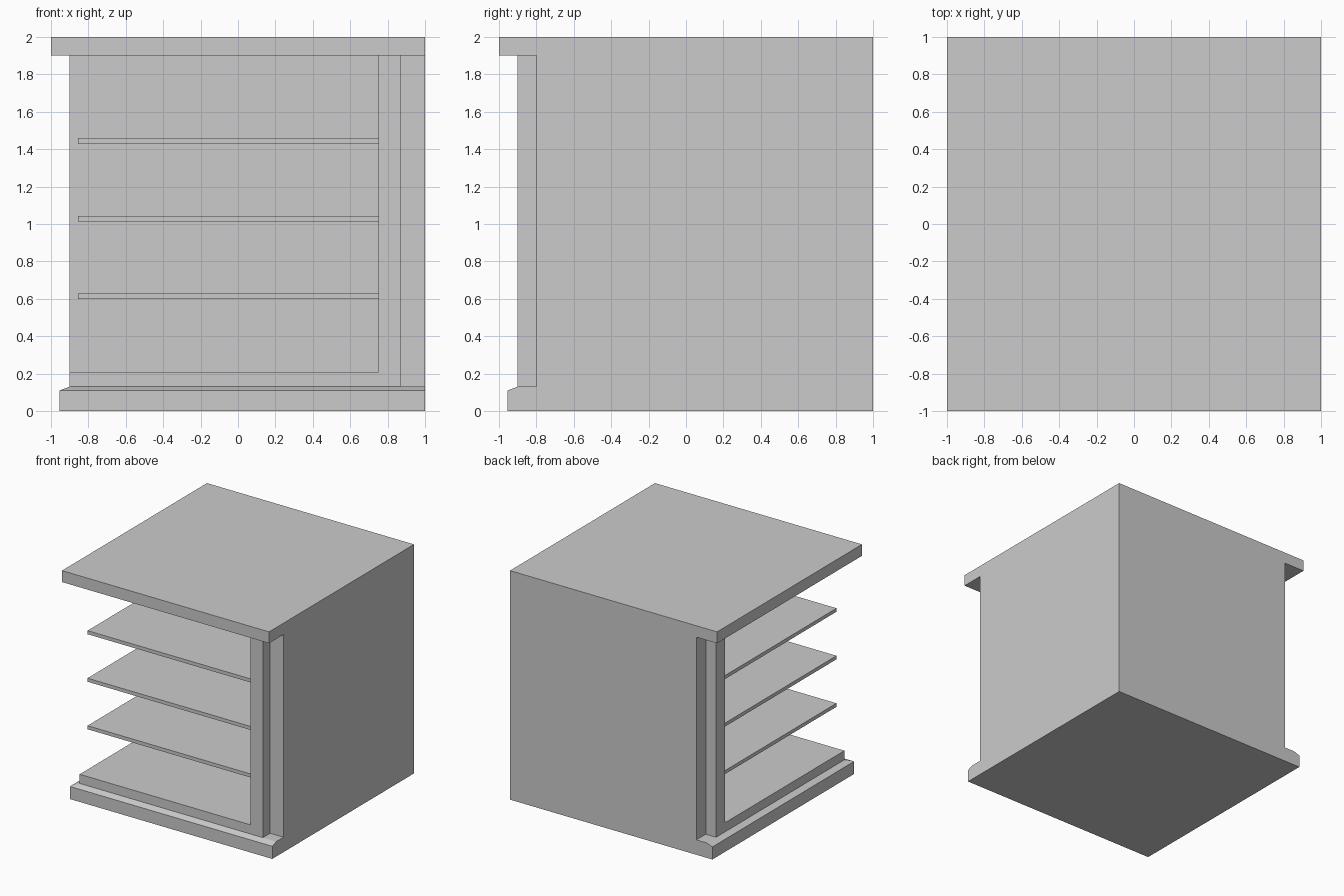
import bpy
import bmesh

default = bpy.data.objects.get("Cube")
if default:
    bpy.data.objects.remove(default, do_unlink=True)

grey = bpy.data.materials.new("light grey")
grey.use_nodes = True
colour = (0.6, 0.6, 0.6, 1)
grey.diffuse_color = colour
grey.node_tree.nodes["Principled BSDF"].inputs["Base Color"].default_value = colour


def prism(name, outline, levels):
    """Stack outlines at several heights; levels holds (z, outline) after the first."""
    bm = bmesh.new()
    z0, rest = levels[0], levels[1:]
    ring = [bm.verts.new((x, y, z0)) for x, y in outline]
    bm.faces.new(ring[::-1])
    for z, pts in rest:
        upper = [bm.verts.new((x, y, z)) for x, y in pts]
        for i in range(len(ring)):
            j = (i + 1) % len(ring)
            bm.faces.new((ring[i], ring[j], upper[j], upper[i]))
        ring = upper
    bm.faces.new(ring)
    bmesh.ops.recalc_face_normals(bm, faces=bm.faces)
    mesh = bpy.data.meshes.new(name)
    bm.to_mesh(mesh)
    bm.free()
    mesh.materials.append(grey)
    obj = bpy.data.objects.new(name, mesh)
    bpy.context.collection.objects.link(obj)
    return obj


def square(a, b):
    return [(a, a), (b, a), (b, b), (a, b)]


def block(name, a, b, low, high):
    """Square slab, the same extent along x and y."""
    return prism(name, square(a, b), [low, (high, square(a, b))])


# Plinth with a sloped top edge on the two open sides
base = square(-0.955, 1)
prism("plinth", base, [0, (0.11, base), (0.13, square(-0.9, 1))])

# Overhanging top slab
block("top_slab", -1, 1, 1.9, 2)

# Outer walls on the back and the left, meeting in an L
wall = [(0.87, -0.8), (1, -0.8), (1, 1), (-0.8, 1), (-0.8, 0.87), (0.87, 0.87)]
prism("outer_walls", wall, [0.13, (1.9, wall)])

# Inner case: a block hollowed out through its two open sides
case = block("inner_case", -0.9, 0.87, 0.13, 1.9)
cutter = block("case_cutter", -1.2, 0.75, 0.21, 2.2)
cutter.hide_render = True
cut = case.modifiers.new("hollow", "BOOLEAN")
cut.operation = "DIFFERENCE"
cut.solver = "EXACT"
cut.object = cutter
bpy.context.view_layer.objects.active = case
bpy.ops.object.modifier_apply(modifier=cut.name)
bpy.data.objects.remove(cutter, do_unlink=True)

# Three thin shelves
for i in range(3):
    z = 0.598 + i * 0.415
    block(f"shelf_{i + 1}", -0.855, 0.75, z, z + 0.031)
